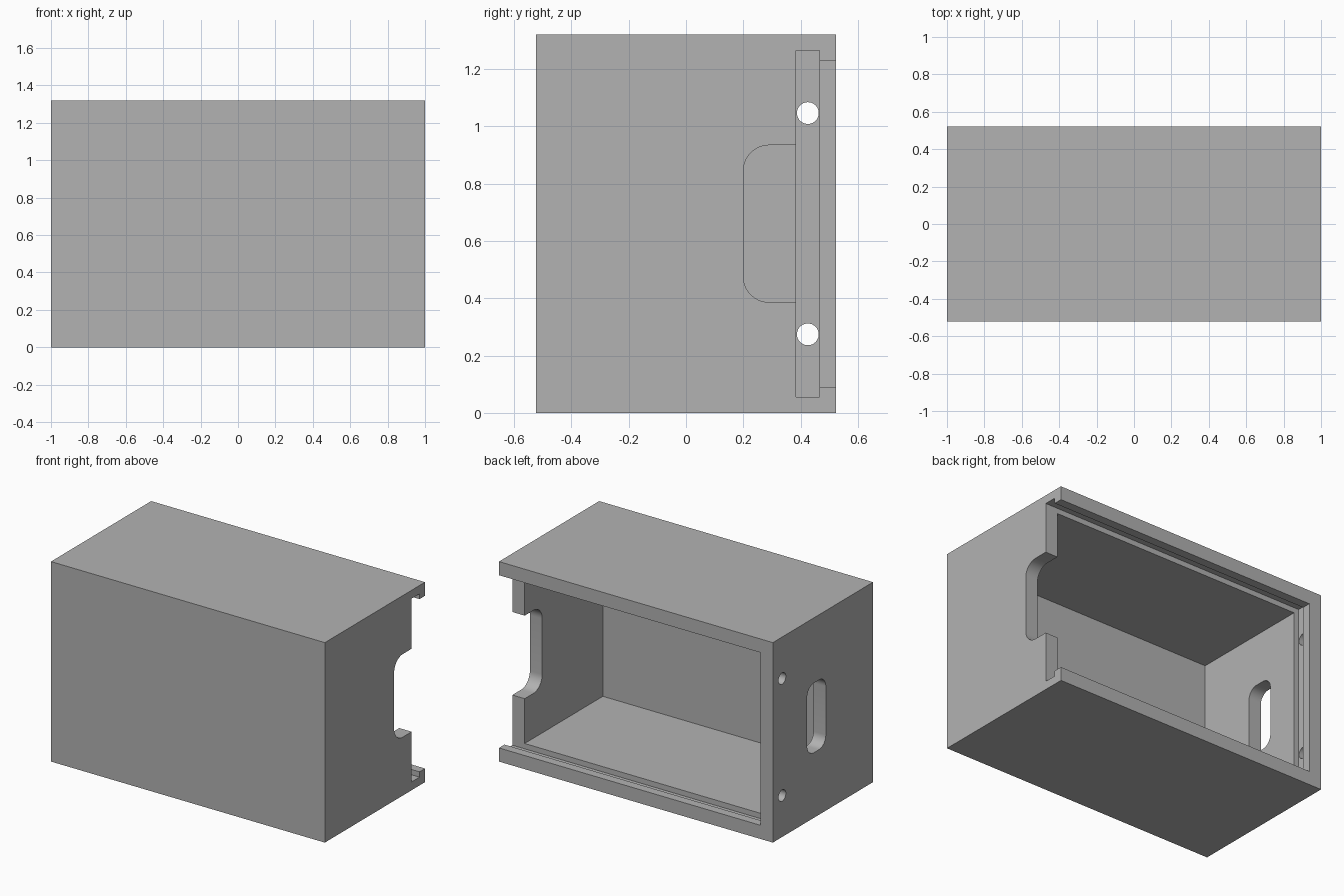
import bpy, bmesh, math

if "Cube" in bpy.data.objects:
    bpy.data.objects.remove(bpy.data.objects["Cube"], do_unlink=True)

# Overall sizes
DEPTH, HEIGHT, WALL = 1.045, 1.32, 0.09
BACK = DEPTH / 2
INNER = 1 - WALL
SHELF = 0.383          # plane the sliding lid rests on
GROOVE_END = 0.465     # outer side of the lid groove
GROOVE_CUT = 0.035     # how far the groove bites into the walls
MID = HEIGHT / 2

grey = bpy.data.materials.new("plain grey")
grey.use_nodes = True
colour = (0.448, 0.448, 0.448, 1)
grey.diffuse_color = colour
grey.node_tree.nodes["Principled BSDF"].inputs["Base Color"].default_value = colour


def prism(name, x, y, z, radius=0.0, steps=10):
    """Rounded rectangle in the side plane, extruded along x."""
    bm = bmesh.new()
    corners = [(y[1], z[1], 1, 1), (y[0], z[1], -1, 1),
               (y[0], z[0], -1, -1), (y[1], z[0], 1, -1)]
    verts = []
    for i, (cy, cz, sy, sz) in enumerate(corners):
        for k in range(steps + 1 if radius else 1):
            a = math.pi / 2 * (i + k / steps)
            verts.append(bm.verts.new((x[0],
                                       cy + radius * (math.cos(a) - sy),
                                       cz + radius * (math.sin(a) - sz))))
    face = bm.faces.new(verts)
    bmesh.ops.remove_doubles(bm, verts=bm.verts[:], dist=0.0001)
    face = bm.faces[:][0]
    ext = bmesh.ops.extrude_face_region(bm, geom=[face])
    moved = [v for v in ext["geom"] if isinstance(v, bmesh.types.BMVert)]
    bmesh.ops.translate(bm, verts=moved, vec=(x[1] - x[0], 0, 0))
    bmesh.ops.recalc_face_normals(bm, faces=bm.faces[:])
    mesh = bpy.data.meshes.new(name)
    bm.to_mesh(mesh)
    bm.free()
    mesh.materials.append(grey)
    obj = bpy.data.objects.new(name, mesh)
    bpy.context.collection.objects.link(obj)
    return obj


def carve(target, cutter):
    """Subtract the cutter and remove it."""
    cutter.hide_render = True
    mod = target.modifiers.new(cutter.name, "BOOLEAN")
    mod.operation, mod.solver, mod.object = "DIFFERENCE", "EXACT", cutter
    bpy.context.view_layer.objects.active = target
    bpy.ops.object.modifier_apply(modifier=mod.name)
    bpy.data.objects.remove(cutter, do_unlink=True)


def upright(half):
    """Height range centred on the middle of the box."""
    return (MID - half, MID + half)


box = prism("box_body", (-1, 1), (-BACK, BACK), (0, HEIGHT))

# Hollow inside, open at the back
inside = MID - WALL
lip = (SHELF + GROOVE_END) / 2
carve(box, prism("cavity", (-INNER, INNER), (WALL - BACK, lip), upright(inside)))

# Lid groove and back opening, both running out of the left end
carve(box, prism("lid_groove", (-INNER - GROOVE_CUT, 1.1), (SHELF, GROOVE_END),
                 upright(inside + GROOVE_CUT)))
carve(box, prism("back_opening", (-INNER, 1.1), (lip, BACK + 0.1), upright(inside)))

# Finger notch in the left end wall
carve(box, prism("finger_notch", (0.8, 1.1), (0.2, SHELF + 0.02 + 0.2),
                 upright(0.274), 0.09))

# Rounded slot and two round pin holes in the right end wall
carve(box, prism("hand_slot", (-1.1, -0.8), (-0.03, 0.165), upright(0.23), 0.07))
for side in (-1, 1):
    z = MID + side * 0.386
    r = 0.038
    carve(box, prism("pin_hole", (-1.1, -0.8), (0.425 - r, 0.425 + r),
                     (z - r, z + r), r))

bpy.ops.object.select_all(action="DESELECT")
box.select_set(True)
bpy.context.view_layer.objects.active = box
bpy.ops.object.shade_smooth_by_angle(angle=math.radians(30))
